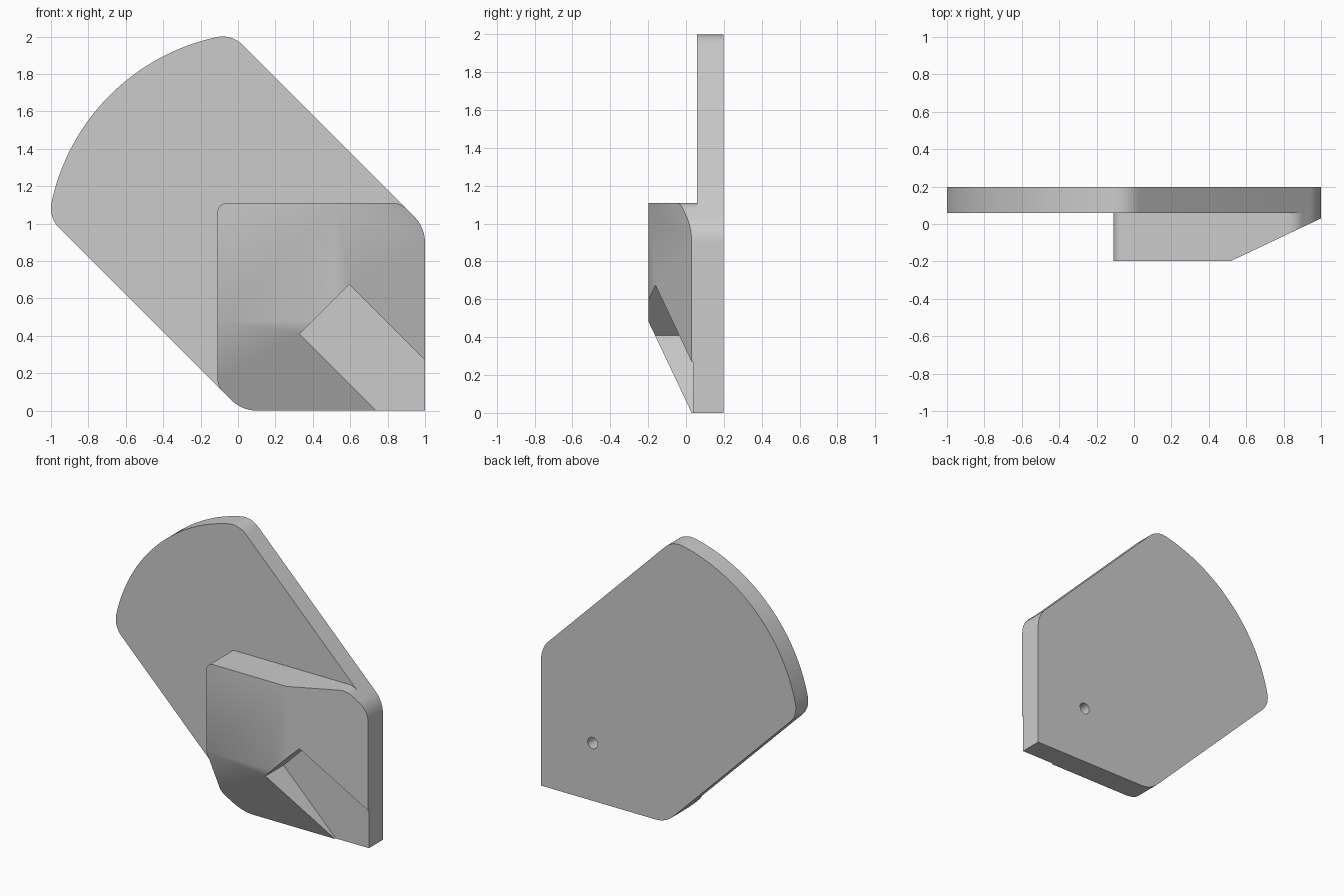
import bpy, bmesh
from math import sin, cos, tan, atan2, sqrt, pi, tau
from mathutils import Vector

cube = bpy.data.objects.get("Cube")
if cube:
    bpy.data.objects.remove(cube, do_unlink=True)

BACK, PLATE_FRONT, BLOCK_FRONT, SLOT_FLOOR = 0.197, 0.058, -0.197, 0.04

grey = bpy.data.materials.new("plain_grey")
grey.use_nodes = True
colour = (0.6, 0.6, 0.6, 1)
grey.diffuse_color = colour
grey.node_tree.nodes["Principled BSDF"].inputs["Base Color"].default_value = colour


def arc(cx, cz, r, a0, a1, n):
    return [(cx + r * cos(a0 + (a1 - a0) * i / n), cz + r * sin(a0 + (a1 - a0) * i / n))
            for i in range(n + 1)]


def rounded(corners, n=10):
    """Replace each (x, z, radius) corner with a tangent arc."""
    out = []
    for i, (x, z, r) in enumerate(corners):
        p = Vector((x, z))
        if r == 0:
            out.append((x, z))
            continue
        a = (Vector(corners[i - 1][:2]) - p).normalized()
        b = (Vector(corners[(i + 1) % len(corners)][:2]) - p).normalized()
        half = a.angle(b) / 2
        c = p + (a + b).normalized() * (r / sin(half))
        s = p + a * (r / tan(half)) - c
        e = p + b * (r / tan(half)) - c
        a0 = atan2(s.y, s.x)
        turn = (atan2(e.y, e.x) - a0 + pi) % tau - pi
        out += arc(c.x, c.y, r, a0, a0 + turn, n)
    return out


def extrude(name, outline, y0, y1, planes=()):
    """Prism of an x-z outline between two depths, trimmed by planes."""
    bm = bmesh.new()
    face = bm.faces.new([bm.verts.new((x, y0, z)) for x, z in outline])
    new = bmesh.ops.extrude_face_region(bm, geom=[face], use_keep_orig=True)["geom"]
    for v in new:
        if isinstance(v, bmesh.types.BMVert):
            v.co.y = y1
    for co, no in planes:
        cut = bmesh.ops.bisect_plane(bm, geom=bm.verts[:] + bm.edges[:] + bm.faces[:], dist=1e-5,
                                     plane_co=co, plane_no=no, clear_outer=True)["geom_cut"]
        bmesh.ops.edgenet_fill(bm, edges=[e for e in cut if isinstance(e, bmesh.types.BMEdge)])
    bmesh.ops.recalc_face_normals(bm, faces=bm.faces[:])
    mesh = bpy.data.meshes.new(name)
    bm.to_mesh(mesh)
    bm.free()
    mesh.materials.append(grey)
    obj = bpy.data.objects.new(name, mesh)
    bpy.context.collection.objects.link(obj)
    return obj


# Back plate: diagonal strip with a curved far end
diag = sqrt(2)
mid, R, r, centre_u = 1.0, 1.15, 0.15, 0.527
half_width = 0.98 / diag


def from_diagonal(u, v):
    s = mid + v * diag
    return (s - u * diag) / 2, (s + u * diag) / 2


v = half_width - r
u = centre_u + sqrt((R - r) ** 2 - v ** 2)
spread = atan2(v, u - centre_u)
axis = 3 * pi / 4
corner = rounded([(1, 0, 0), (1, 0.98, 0.2), (0.02, 1.96, 0)])[1:-1]
foot = rounded([(-0.98, 1, 0), (0.02, 0, 0.2), (1, 0, 0)])[1:-1]
outline = [(1, 0)] + corner
outline += arc(*from_diagonal(u, v), r, pi / 4, axis - spread, 10)
outline += arc(*from_diagonal(centre_u, 0), R, axis - spread, axis + spread, 40)[1:-1]
outline += arc(*from_diagonal(u, -v), r, axis + spread, 5 * pi / 4, 10)
outline += foot
plate = extrude("back_plate", outline, PLATE_FRONT, BACK)

# Front block: sloped towards the right-hand edge and the bottom edge
block_outline = rounded([(1, 0, 0), (1, 0.98, 0.2), (0.87, 1.11, 0.1),
                         (-0.11, 1.11, 0.05), (-0.11, 0.13, 0.1), (0.02, 0, 0.2)])
slopes = [((1, 0.03, 0), (0.227, -0.48, 0)), ((1, 0.03, 0), (0, -0.48, -0.227))]
block = extrude("front_block", block_outline, BLOCK_FRONT, PLATE_FRONT, slopes)

# Cutters: open diagonal slot and screw hole
slot = extrude("slot_cutter", [(0.33, 0.41), (0.595, 0.675), (1.595, -0.325), (1.33, -0.59)],
               -0.5, SLOT_FLOOR)
hole = extrude("hole_cutter", arc(0.595, 0.41, 0.04, 0, tau, 32)[:-1], -0.6, 0.6)

for obj, cutters in ((plate, (slot, hole)), (block, (slot,))):
    for cutter in cutters:
        mod = obj.modifiers.new("cut", 'BOOLEAN')
        mod.operation, mod.solver, mod.object = 'DIFFERENCE', 'EXACT', cutter
    bpy.context.view_layer.update()
    graph = bpy.context.evaluated_depsgraph_get()
    mesh = bpy.data.meshes.new_from_object(obj.evaluated_get(graph))
    obj.modifiers.clear()
    obj.data = mesh

for cutter in (slot, hole):
    bpy.data.objects.remove(cutter, do_unlink=True)

# Smooth the rounded corners and soft slope creases, keep hard edges
bpy.ops.object.select_all(action='DESELECT')
for obj in (plate, block):
    obj.select_set(True)
bpy.context.view_layer.objects.active = plate
bpy.ops.object.shade_smooth_by_angle(angle=pi / 6)
